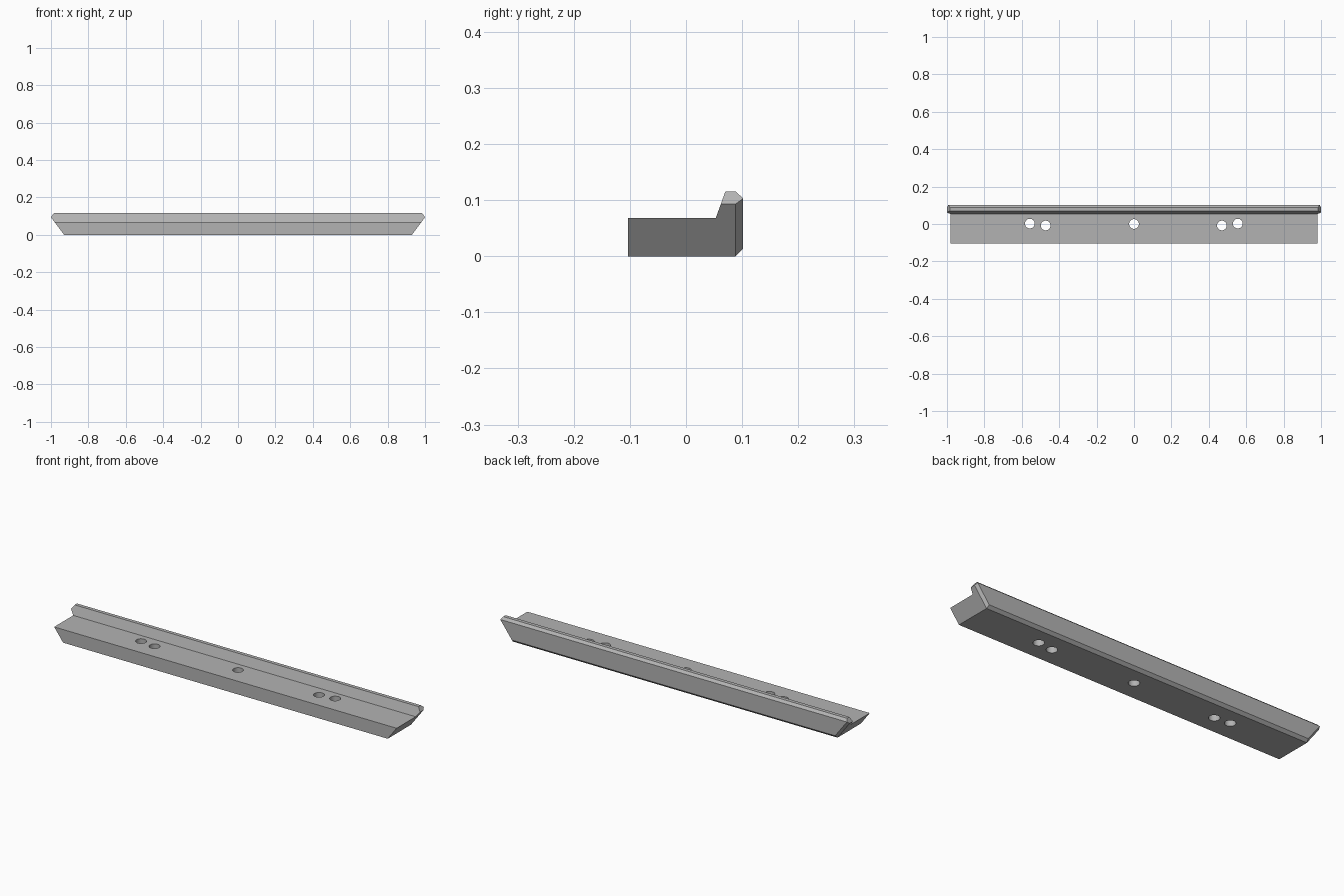
import bpy, bmesh
from mathutils import Vector

if "Cube" in bpy.data.objects:
    bpy.data.objects.remove(bpy.data.objects["Cube"], do_unlink=True)

# Grey metal
metal = bpy.data.materials.new("grey_metal")
metal.use_nodes = True
grey = (0.45, 0.45, 0.45, 1)
metal.diffuse_color = grey
metal.node_tree.nodes["Principled BSDF"].inputs["Base Color"].default_value = grey


def make_object(name, bm):
    bmesh.ops.recalc_face_normals(bm, faces=bm.faces)
    mesh = bpy.data.meshes.new(name)
    bm.to_mesh(mesh)
    bm.free()
    mesh.materials.append(metal)
    obj = bpy.data.objects.new(name, mesh)
    bpy.context.collection.objects.link(obj)
    return obj


# Bar: cross-section with a raised, chamfered back lip, extruded along x
profile = [(-0.103, 0), (0.088, 0), (0.102, 0.014), (0.102, 0.103),
           (0.089, 0.115), (0.07, 0.115), (0.062, 0.09), (0.053, 0.068), (-0.103, 0.068)]
profile.remove((0.062, 0.09))
bm = bmesh.new()
section = bm.faces.new([bm.verts.new((-1.1, y, z)) for y, z in profile])
end = bmesh.ops.extrude_face_region(bm, geom=[section])["geom"]
bmesh.ops.translate(bm, vec=(2.2, 0, 0), verts=[v for v in end if isinstance(v, bmesh.types.BMVert)])

# Undercut ends, with chamfers toward the top and the back
cuts = [((0.93, 0, 0), (1, 0, -0.753)),
        ((1, 0, 0.093), (1, 0, 0.68)),
        ((0.93, 0.088, 0), (1, 1.02, -0.753))]
for side in (-1, 1):
    for point, normal in cuts:
        flip = Vector((side, 1, 1))
        cut = bmesh.ops.bisect_plane(
            bm, geom=bm.verts[:] + bm.edges[:] + bm.faces[:], dist=1e-6,
            plane_co=Vector(point) * flip, plane_no=Vector(normal) * flip, clear_outer=True)
        rim = [e for e in cut["geom_cut"] if isinstance(e, bmesh.types.BMEdge)]
        bmesh.ops.holes_fill(bm, edges=rim, sides=0)
bar = make_object("mounting_bar", bm)

# Through holes: one in the centre and a staggered pair on each side
holes = [(0, 0), (-0.557, 0.002), (-0.472, -0.008), (0.47, -0.008), (0.555, 0.002)]
bm = bmesh.new()
for x, y in holes:
    new = bmesh.ops.create_cone(bm, cap_ends=True, segments=32, radius1=0.026, radius2=0.026, depth=0.4)
    bmesh.ops.translate(bm, vec=(x, y, 0), verts=new["verts"])
cutter = make_object("hole_cutter", bm)
cutter.hide_render = True

drill = bar.modifiers.new("drill_holes", "BOOLEAN")
drill.operation = "DIFFERENCE"
drill.solver = "EXACT"
drill.object = cutter
bpy.context.view_layer.objects.active = bar
bar.select_set(True)
bpy.ops.object.modifier_apply(modifier=drill.name)
bpy.data.objects.remove(cutter, do_unlink=True)
bpy.ops.object.shade_smooth_by_angle(angle=0.4)
